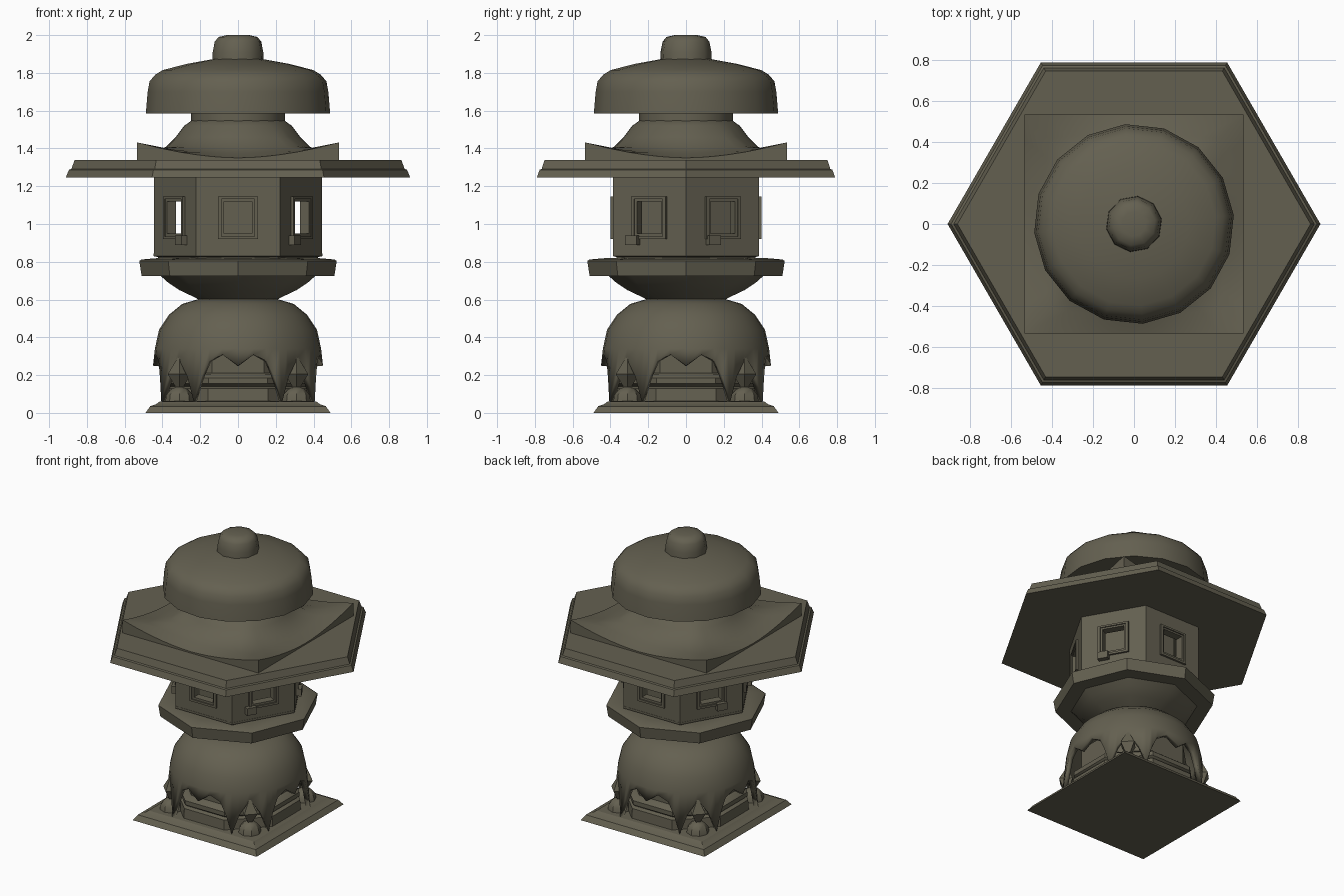
import bpy, bmesh, math
from math import sin, cos, pi, radians, sqrt
from mathutils import Matrix, Vector

cube = bpy.data.objects.get("Cube")
if cube:
    bpy.data.objects.remove(cube, do_unlink=True)

STONE = (0.127, 0.117, 0.081, 1)
stone = bpy.data.materials.new("weathered stone")
stone.use_nodes = True
stone.diffuse_color = STONE
stone.node_tree.nodes["Principled BSDF"].inputs["Base Color"].default_value = STONE


def finish(name, bm, angle=35):
    bmesh.ops.recalc_face_normals(bm, faces=bm.faces)
    me = bpy.data.meshes.new(name)
    bm.to_mesh(me)
    bm.free()
    me.materials.append(stone)
    ob = bpy.data.objects.new(name, me)
    bpy.context.collection.objects.link(ob)
    bpy.ops.object.select_all(action='DESELECT')
    ob.select_set(True)
    bpy.context.view_layer.objects.active = ob
    bpy.ops.object.shade_smooth_by_angle(angle=radians(angle))
    return ob


def skin(bm, rings, cap_start=True, cap_end=True):
    """Bridge closed loops of points with quads."""
    loops = [[bm.verts.new(p) for p in ring] for ring in rings]
    n = len(loops[0])
    for a, b in zip(loops, loops[1:]):
        for i in range(n):
            j = (i + 1) % n
            bm.faces.new((a[i], a[j], b[j], b[i]))
    if cap_start:
        bm.faces.new(loops[0])
    if cap_end:
        bm.faces.new(loops[-1])


def lathe(name, profile, sides, turn=0, scale=1, angle=35):
    bm = bmesh.new()
    angles = [radians(turn) + 2 * pi * i / sides for i in range(sides)]
    skin(bm, [[(scale * r * cos(a), scale * r * sin(a), z) for a in angles]
              for r, z in profile])
    return finish(name, bm, angle)


# Square plinth and the roll moulding hidden under the skirt
lathe("plinth", [(.49, 0), (.465, .035), (.435, .045), (.415, .06), (.4, .062)],
      4, 45, sqrt(2), 20)
lathe("roll_moulding", [(.385, .05), (.38, .13), (.355, .14), (.375, .155),
                        (.375, .185), (.35, .205), (.33, .21), (.33, .36)],
      8, 22.5, 1 / cos(pi / 8))

# Corner beads: a low dome with a diamond above it
for k, (sx, sy) in enumerate([(1, 1), (-1, 1), (-1, -1), (1, -1)]):
    for part, prof in (("bead_dome", [(.075, .05), (.07, .095), (.045, .125), (.01, .14)]),
                       ("bead_diamond", [(.01, .12), (.062, .205), (.005, .3)])):
        ob = lathe(f"{part}_{k + 1}", prof, 8 if part == "bead_dome" else 4)
        ob.location = (sx * .31, sy * .31, 0)

# Domed pedestal whose skirt is cut into eight pointed legs
octant = [(0, .25), (11, .31), (20, .275), (25, .19), (30, .06), (36, .19), (45, .29)]
quarter = octant + [(90 - a, z) for a, z in octant[-2:0:-1]]
rim = [(radians(a + 90 * q), z) for q in range(4) for a, z in quarter]


def skirt_radius(z):
    return .475 - .1 * z


bm = bmesh.new()
rings = [[(skirt_radius(z) * cos(a), skirt_radius(z) * sin(a), z) for a, z in rim]]
for r, z in [(.44, .34), (.418, .44), (.365, .52), (.295, .577), (.21, .602), (.02, .606)]:
    rings.append([(r * cos(a), r * sin(a), z) for a, _ in rim])
skin(bm, rings, cap_start=False)
dome = finish("pedestal_dome", bm, 40)
mod = dome.modifiers.new("thickness", 'SOLIDIFY')
mod.thickness = .03

# Octagonal bowl and platform under the chamber
lathe("bowl", [(.2, .595), (.23, .612), (.31, .65), (.37, .69), (.415, .73)], 8)
lathe("platform_ring", [(.4, .725), (.51, .725), (.523, .805), (.51, .812), (.42, .82)], 8)
lathe("chamber_foot", [(.42, .81), (.425, .825), (.447, .83), (.447, .845)], 6)

# Hexagonal chamber: six window walls with stepped frames round a solid core
APOTHEM = .445 * cos(pi / 6)


def box(bm, face, t0, t1, d0, d1, z0, z1):
    """Box in a wall's own frame: t runs along it, d outwards."""
    rot = Matrix.Rotation(radians(face), 4, 'Z')
    centre = Vector(((d0 + d1) / 2, (t0 + t1) / 2, (z0 + z1) / 2))
    size = Matrix.Diagonal((d1 - d0, t1 - t0, z1 - z0, 1))
    bmesh.ops.create_cube(bm, size=1, matrix=rot @ Matrix.Translation(centre) @ size)


def window(bm, face, outer, inner, d0, d1):
    (ow, o0, o1), (iw, i0, i1) = outer, inner
    box(bm, face, -ow, ow, d0, d1, o0, i0)
    box(bm, face, -ow, ow, d0, d1, i1, o1)
    box(bm, face, -ow, -iw, d0, d1, i0, i1)
    box(bm, face, iw, ow, d0, d1, i0, i1)


opening, middle, border = (.075, .95, 1.12), (.088, .935, 1.132), (.105, .92, 1.145)
walls, frames, latches = bmesh.new(), bmesh.new(), bmesh.new()
for face in range(30, 390, 60):
    window(walls, face, (.2225, .84, 1.25), opening, APOTHEM - .05, APOTHEM)
    window(frames, face, border, middle, APOTHEM - .01, APOTHEM + .014)
    window(frames, face, middle, opening, APOTHEM - .01, APOTHEM + .006)
# Small latches at the lower corner of the four slanted windows
for face, t in ((30, -.065), (150, .065), (210, .095), (330, -.095)):
    box(latches, face, t - .035, t + .035, APOTHEM - .01, APOTHEM + .035, .89, .94)
finish("chamber_walls", walls)
finish("window_frames", frames)
finish("window_latches", latches)
lathe("chamber_core", [(.275, .84), (.275, 1.25)], 6)

# Wide hexagonal eave
lathe("eave", [(.912, 1.245), (.895, 1.287), (.882, 1.292), (.864, 1.34)], 6, 0, 1, 15)

# Square roof with upturned corners flowing into a round shoulder
N = 48
bm = bmesh.new()


def roof_ring(r, z, squareness, lift):
    pts = []
    for i in range(N):
        a = 2 * pi * i / N
        m = max(abs(cos(a)), abs(sin(a)))
        t = min(abs(cos(a)), abs(sin(a))) / m
        rad = r * (1 + squareness * (1 / m - 1))
        pts.append((rad * cos(a), rad * sin(a), z + lift * t ** 1.8))
    return pts


skin(bm, [roof_ring(.535, 1.335, 1, 0), roof_ring(.535, 1.35, 1, .082),
          roof_ring(.45, 1.375, .75, .025), roof_ring(.38, 1.41, .4, 0),
          roof_ring(.33, 1.46, .15, 0), roof_ring(.285, 1.52, 0, 0),
          roof_ring(.245, 1.548, 0, 0), roof_ring(.18, 1.56, 0, 0)])
finish("upturned_roof", bm, 40)

# Neck, cap and top knob
lathe("neck", [(.25, 1.545), (.25, 1.6)], 16)
lathe("cap", [(.49, 1.585), (.48, 1.7), (.47, 1.755), (.44, 1.79), (.4, 1.815),
              (.27, 1.848), (.12, 1.875)], 16, 5, 1, 45)
lathe("knob", [(.138, 1.865), (.136, 1.91), (.125, 1.965), (.105, 1.99), (.06, 2.0)],
      10, 10, 1, 45)
